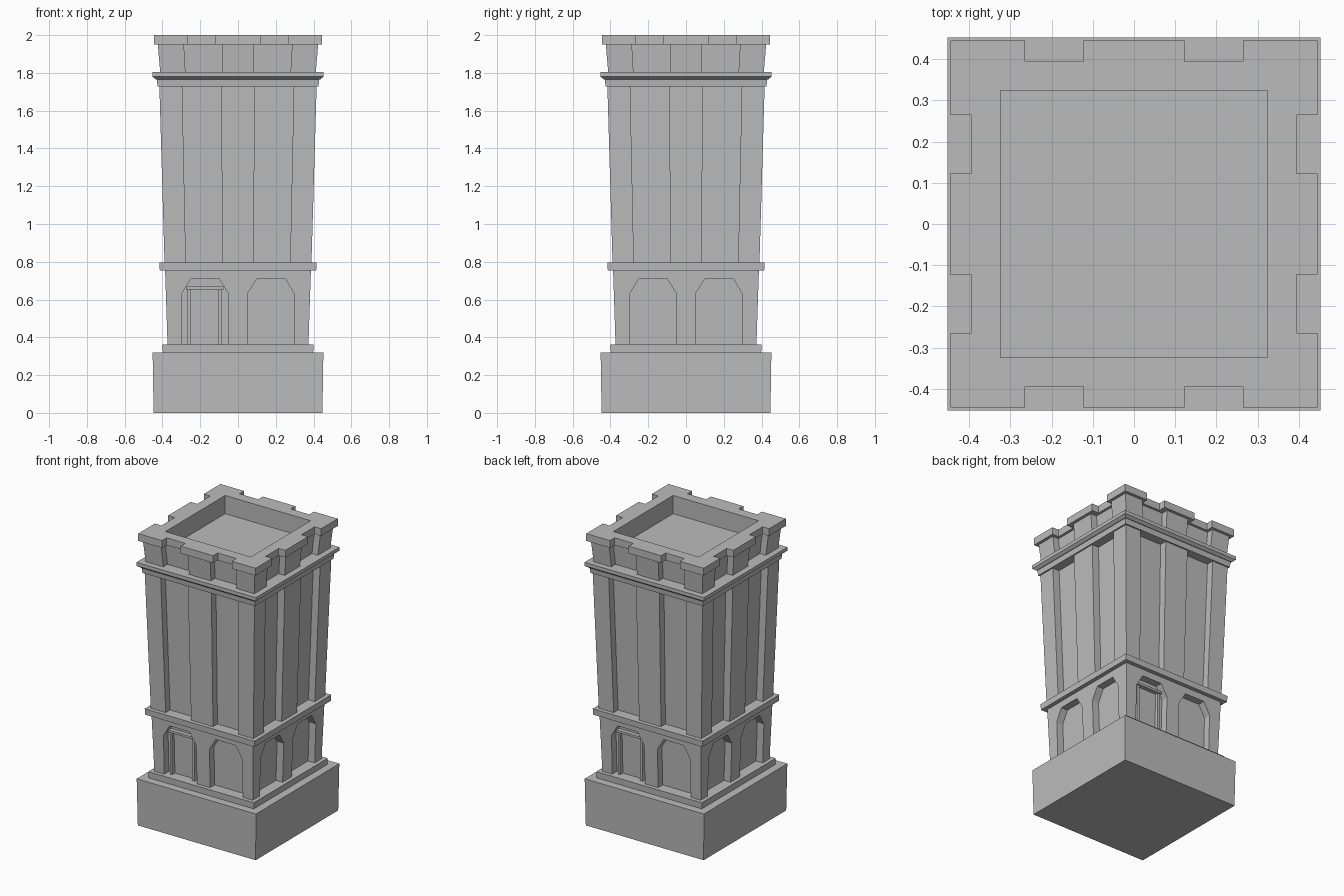
import bpy
import bmesh
from math import pi
from mathutils import Matrix, Vector

cube = bpy.data.objects.get("Cube")
if cube:
    bpy.data.objects.remove(cube, do_unlink=True)

stone = bpy.data.materials.new("grey stone")
stone.use_nodes = True
GREY = (0.5, 0.5, 0.5, 1)
stone.diffuse_color = GREY
stone.node_tree.nodes["Principled BSDF"].inputs["Base Color"].default_value = GREY


def finish(name, bm):
    bmesh.ops.recalc_face_normals(bm, faces=bm.faces)
    mesh = bpy.data.meshes.new(name)
    bm.to_mesh(mesh)
    bm.free()
    mesh.materials.append(stone)
    obj = bpy.data.objects.new(name, mesh)
    bpy.context.collection.objects.link(obj)
    return obj


def loft(bm, lower, upper):
    """Close two matching rings of points into a solid."""
    a = [bm.verts.new(p) for p in lower]
    b = [bm.verts.new(p) for p in upper]
    bm.faces.new(a[::-1])
    bm.faces.new(b)
    for i in range(len(a)):
        j = (i + 1) % len(a)
        bm.faces.new((a[i], a[j], b[j], b[i]))


def prism(name, plan, z0, z1, flare=1.0):
    bm = bmesh.new()
    loft(bm, [(x, y, z0) for x, y in plan],
         [(x * flare, y * flare, z1) for x, y in plan])
    return finish(name, bm)


def square(h):
    return [(-h, -h), (h, -h), (h, h), (-h, h)]


def notched(h, a, b, d):
    """Square plan with two recesses, from a to b, in each side."""
    side = [(-h, -h), (-b, -h), (-b, d - h), (-a, d - h), (-a, -h),
            (a, -h), (a, d - h), (b, d - h), (b, -h)]
    plan = []
    for _ in range(4):
        plan += side
        side = [(-y, x) for x, y in side]
    return plan


def block(name, h0, h1, z0, z1):
    return prism(name, square(h0), z0, z1, h1 / h0)


# Base, plinth and bands
block("base", 0.447, 0.452, 0, 0.32)
block("plinth", 0.398, 0.40, 0.32, 0.363)
block("middle_band", 0.414, 0.416, 0.755, 0.796)
block("cornice_lower", 0.426, 0.43, 1.728, 1.765)
block("cornice_slope", 0.434, 0.453, 1.765, 1.78)
block("cornice_upper", 0.453, 0.453, 1.78, 1.804)

# Lower storey: a core wrapped by four arcaded walls
Z0, Z1, DEPTH = 0.363, 0.755, 0.05


def half(z):
    return 0.373 + 0.013 * (z - Z0) / (Z1 - Z0)


block("arcade_core", half(Z0) - DEPTH, half(Z1) - DEPTH, Z0, Z1)
arch = [(0.05, Z0), (0.05, 0.63), (0.1, 0.71),
        (0.25, 0.71), (0.298, 0.63), (0.298, Z0)]
outline = [(-1, Z0)] + [(-x, z) for x, z in reversed(arch)] + arch
outline += [(1, Z0), (1, Z1), (-1, Z1)]


def wall_point(x, z, inset):
    h = half(z) - inset
    return max(-h, min(h, x)), -h, z


bm = bmesh.new()
for side in range(4):
    turn = Matrix.Rotation(side * pi / 2, 3, "Z")
    loft(bm, *[[turn @ Vector(wall_point(x, z, inset)) for x, z in outline]
               for inset in (DEPTH, 0)])
finish("arcade_walls", bm)

# Framed doors in the front and back arches
WALL = half(0.5) - DEPTH
for name, sign in (("front", -1), ("back", 1)):
    bm = bmesh.new()
    for x0, x1, z0, z1, out in ((0.252, 0.27, Z0, 0.653, 0.025),
                                (0.084, 0.102, Z0, 0.653, 0.025),
                                (0.078, 0.276, 0.653, 0.668, 0.035)):
        ring = [(x0, WALL - 0.02), (x1, WALL - 0.02),
                (x1, WALL + out), (x0, WALL + out)]
        loft(bm, [(x * sign, y * sign, z0) for x, y in ring],
             [(x * sign, y * sign, z1) for x, y in ring])
    finish(name + "_door_frame", bm)

# Flared shaft with pilasters
prism("shaft", notched(0.389, 0.083, 0.276, 0.048), 0.796, 1.728, 1.07)

# Parapet and battlement cap, hollowed to the roof floor
parapet = prism("parapet", notched(0.412, 0.083, 0.278, 0.045), 1.804, 1.95, 1.03)
cap = prism("battlement_cap", notched(0.445, 0.123, 0.265, 0.05), 1.95, 2)
cutter = block("roof_cutter", 0.324, 0.324, 1.875, 2.1)
cutter.hide_render = True
for obj in (parapet, cap):
    cut = obj.modifiers.new("hollow", "BOOLEAN")
    cut.operation = "DIFFERENCE"
    cut.solver = "EXACT"
    cut.object = cutter
    with bpy.context.temp_override(object=obj, active_object=obj):
        bpy.ops.object.modifier_apply(modifier=cut.name)
bpy.data.objects.remove(cutter, do_unlink=True)
